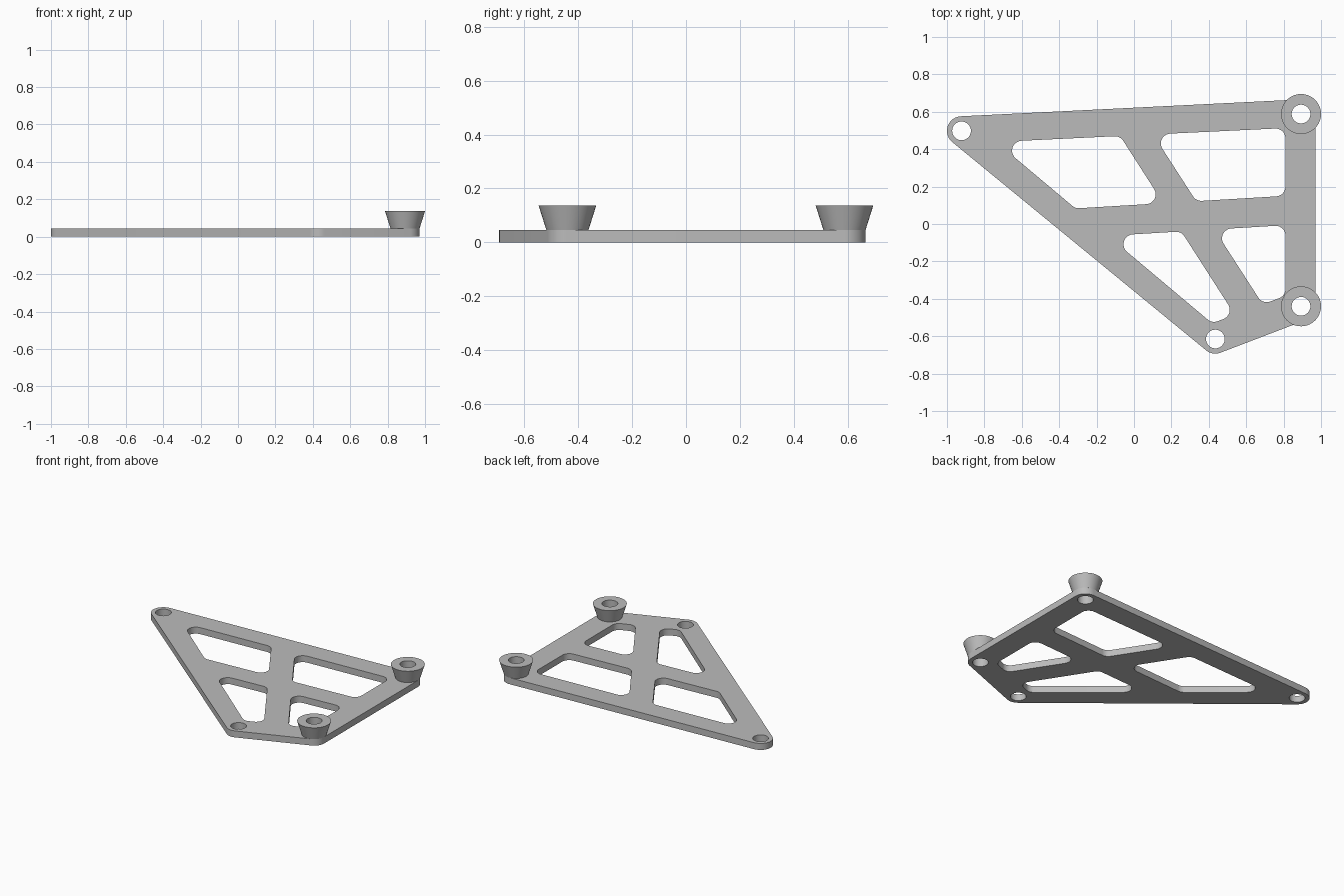
import bpy, bmesh
from math import cos, sin, pi, atan2, tan
from mathutils import Vector

THICK, TOP = 0.045, 0.137
RIM, FLARE, BORE, FILLET = 0.078, 0.107, 0.05, 0.053
TAU = 2 * pi

cube = bpy.data.objects.get("Cube")
if cube:
    bpy.data.objects.remove(cube, do_unlink=True)

grey = bpy.data.materials.new("plain grey")
grey.use_nodes = True
colour = (0.5, 0.5, 0.5, 1)
grey.diffuse_color = colour
grey.node_tree.nodes["Principled BSDF"].inputs["Base Color"].default_value = colour


def arc(centre, radius, start, sweep, steps):
    return [(centre[0] + radius * cos(start + sweep * i / steps),
             centre[1] + radius * sin(start + sweep * i / steps)) for i in range(steps + 1)]


def circle(centre, radius, steps=40):
    return arc(centre, radius, 0, TAU, steps)[:-1]


def rounded_polygon(corners, radius):
    """Anticlockwise convex outline with every corner filleted."""
    outline = []
    for i, corner in enumerate(corners):
        before = (corner - corners[i - 1]).normalized()
        after = (corners[(i + 1) % len(corners)] - corner).normalized()
        turn = atan2(before.x * after.y - before.y * after.x, before.dot(after))
        start = corner - before * radius * tan(turn / 2)
        centre = start + Vector((-before.y, before.x)) * radius
        outline += arc(centre, radius, atan2(-before.x, before.y), turn, 10)
    return outline


def hull_around(centres, radius):
    """Tangent outline wrapped around equal circles, anticlockwise."""
    outline = []
    for i, centre in enumerate(centres):
        before = centre - centres[i - 1]
        after = centres[(i + 1) % len(centres)] - centre
        turn = atan2(before.x * after.y - before.y * after.x, before.dot(after))
        outline += arc(centre, radius, atan2(-before.x, before.y), turn, 12)
    return outline


def meet(p, q):
    """Crossing of two lines a*x + b*y = c."""
    det = p[0] * q[1] - q[0] * p[1]
    return Vector(((p[2] * q[1] - q[2] * p[1]) / det, (p[0] * q[2] - q[0] * p[2]) / det))


def sloped(slope, height):
    return (-slope, 1, height)


def finish(obj):
    obj.data.materials.clear()
    obj.data.materials.append(grey)
    bpy.ops.object.select_all(action='DESELECT')
    obj.select_set(True)
    bpy.context.view_layer.objects.active = obj
    bpy.ops.object.shade_smooth_by_angle()


# Mounting points, anticlockwise
left_tip = Vector((-0.922, 0.498))
front_tip = Vector((0.435, -0.615))
front_boss = Vector((0.893, -0.44))
back_boss = Vector((0.893, 0.588))
mounts = [left_tip, front_tip, front_boss, back_boss]

# Edges of the ribs between the windows
back_rail = sloped(0.048, 0.474)
cross_back, cross_front = sloped(0.06, 0.102), sloped(0.06, -0.055)
rib_left, rib_right = sloped(-1.56, 0.355), sloped(-1.55, 0.637)
diagonal_rail = sloped(-0.84, -0.18)
front_rail = sloped(0.374, -0.687)
right_rail = (1, 0, 0.81)

windows = [
    [back_rail, diagonal_rail, cross_back, rib_left],
    [back_rail, rib_right, cross_back, right_rail],
    [cross_front, diagonal_rail, front_rail, rib_left],
    [cross_front, rib_right, front_rail, right_rail],
]

# Plate: filled outline with windows and bolt holes, extruded
loops = [hull_around(mounts, RIM)] + [circle(m, BORE) for m in mounts]
for lines in windows:
    corners = [meet(lines[i - 1], lines[i]) for i in range(len(lines))]
    loops.append(rounded_polygon(corners, FILLET))

outline = bpy.data.curves.new("plate_outline", 'CURVE')
outline.dimensions = '2D'
outline.fill_mode = 'BOTH'
outline.extrude = THICK / 2
for loop in loops:
    spline = outline.splines.new('POLY')
    spline.points.add(len(loop) - 1)
    for point, (x, y) in zip(spline.points, loop):
        point.co = (x, y, THICK / 2, 1)
    spline.use_cyclic_u = True
helper = bpy.data.objects.new("plate_outline", outline)
bpy.context.collection.objects.link(helper)
bpy.context.view_layer.update()
evaluated = helper.evaluated_get(bpy.context.evaluated_depsgraph_get())
mesh = bpy.data.meshes.new_from_object(evaluated)
bpy.data.objects.remove(helper, do_unlink=True)

bm = bmesh.new()
bm.from_mesh(mesh)
bmesh.ops.remove_doubles(bm, verts=bm.verts, dist=0.0001)
# Rest the plate on the ground
lowest = min(v.co.z for v in bm.verts)
bmesh.ops.translate(bm, verts=bm.verts, vec=(0, 0, -lowest))
bmesh.ops.recalc_face_normals(bm, faces=bm.faces)
bm.to_mesh(mesh)
bm.free()
mesh.name = "plate"
plate = bpy.data.objects.new("plate", mesh)
bpy.context.collection.objects.link(plate)
finish(plate)


# Flared bosses with a bore, flush with the plate rim
def add_boss(name, centre):
    bm = bmesh.new()
    profile = [(BORE, THICK), (RIM, THICK), (FLARE, TOP), (BORE, TOP)]
    rings = [[bm.verts.new((x, y, z)) for x, y in circle(centre, r)] for r, z in profile]
    for k, ring in enumerate(rings):
        upper = rings[(k + 1) % len(rings)]
        for i in range(len(ring)):
            j = (i + 1) % len(ring)
            bm.faces.new((ring[i], ring[j], upper[j], upper[i]))
    bmesh.ops.recalc_face_normals(bm, faces=bm.faces)
    mesh = bpy.data.meshes.new(name)
    bm.to_mesh(mesh)
    bm.free()
    obj = bpy.data.objects.new(name, mesh)
    bpy.context.collection.objects.link(obj)
    finish(obj)


add_boss("front_boss", front_boss)
add_boss("back_boss", back_boss)
